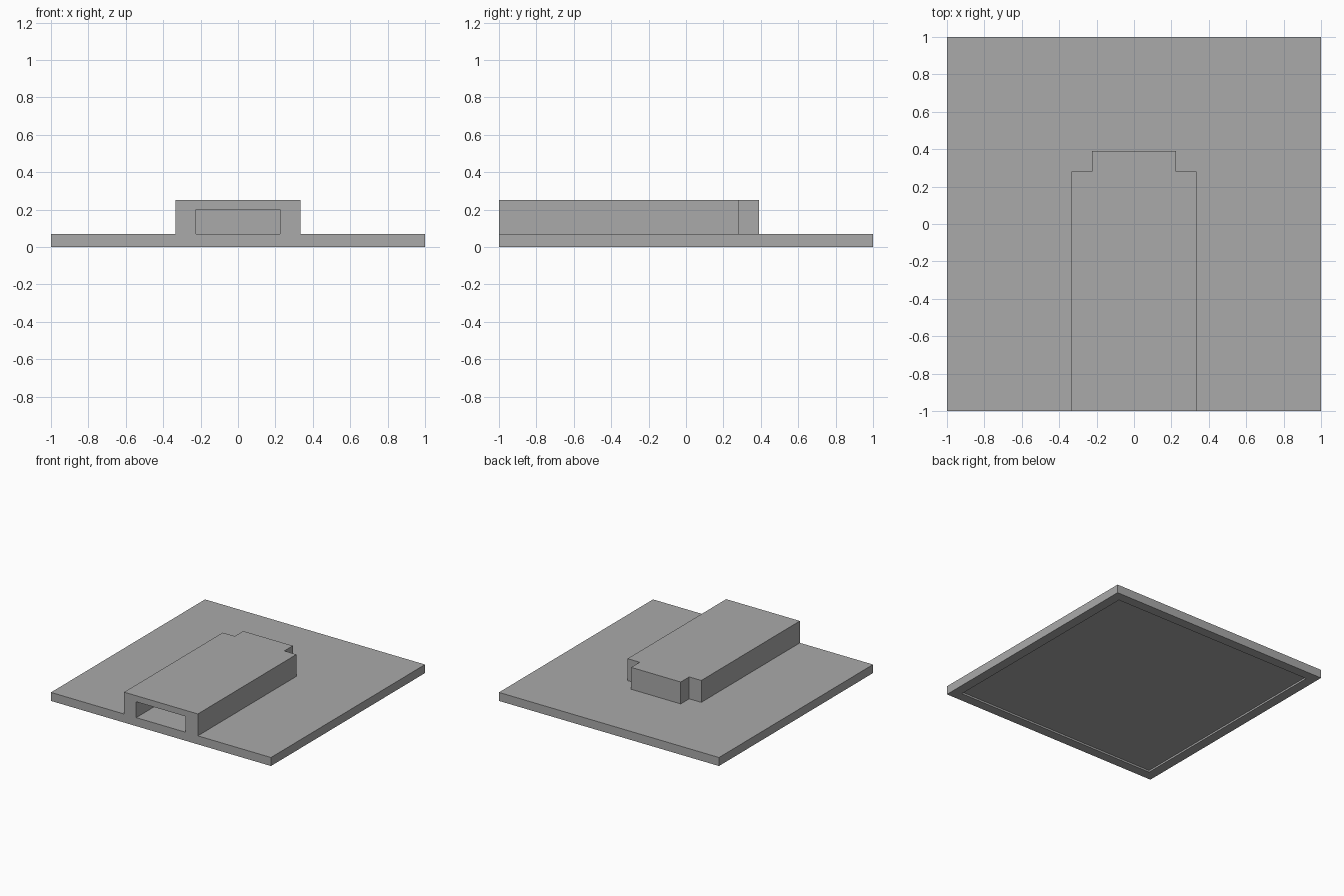
import bpy
import bmesh

cube = bpy.data.objects.get("Cube")
if cube:
    bpy.data.objects.remove(cube, do_unlink=True)

PLATE_TOP = 0.07
HOUSING_TOP = 0.25
RIM = 0.08
RECESS = 0.015

grey = bpy.data.materials.new("plain_grey")
grey.use_nodes = True
grey.diffuse_color = (0.4, 0.4, 0.4, 1)
grey.node_tree.nodes["Principled BSDF"].inputs["Base Color"].default_value = (0.4, 0.4, 0.4, 1)


def prism(name, half_outline, z0, z1):
    """Extrude a plan outline, mirrored across x = 0, from z0 to z1."""
    outline = half_outline + [(-x, y) for x, y in reversed(half_outline)]
    bm = bmesh.new()
    face = bm.faces.new([bm.verts.new((x, y, z0)) for x, y in outline])
    top = bmesh.ops.extrude_face_region(bm, geom=[face])
    verts = [v for v in top["geom"] if isinstance(v, bmesh.types.BMVert)]
    bmesh.ops.translate(bm, verts=verts, vec=(0, 0, z1 - z0))
    bmesh.ops.recalc_face_normals(bm, faces=bm.faces)
    mesh = bpy.data.meshes.new(name)
    bm.to_mesh(mesh)
    bm.free()
    mesh.materials.append(grey)
    obj = bpy.data.objects.new(name, mesh)
    bpy.context.collection.objects.link(obj)
    return obj


def cut(target, cutter):
    """Subtract a hidden helper from a part."""
    mod = target.modifiers.new(cutter.name, "BOOLEAN")
    mod.operation = "DIFFERENCE"
    mod.solver = "EXACT"
    mod.object = cutter
    cutter.hide_render = True
    cutter.hide_viewport = True


# Square plate with a shallow recess underneath
inner = 1 - RIM
plate = prism("base_plate", [(1, -1), (1, 1)], 0, PLATE_TOP)
cut(plate, prism("recess_cutter", [(inner, -inner), (inner, inner)], -0.1, RECESS))

# Raised housing with notched rear corners
housing = prism("housing", [(0.335, -1), (0.335, 0.28), (0.225, 0.28), (0.225, 0.39)],
                PLATE_TOP, HOUSING_TOP)

# Slot open at the front, with the plate as its floor
cut(housing, prism("slot_cutter", [(0.225, -1.1), (0.225, 0.28)], 0, 0.2))
